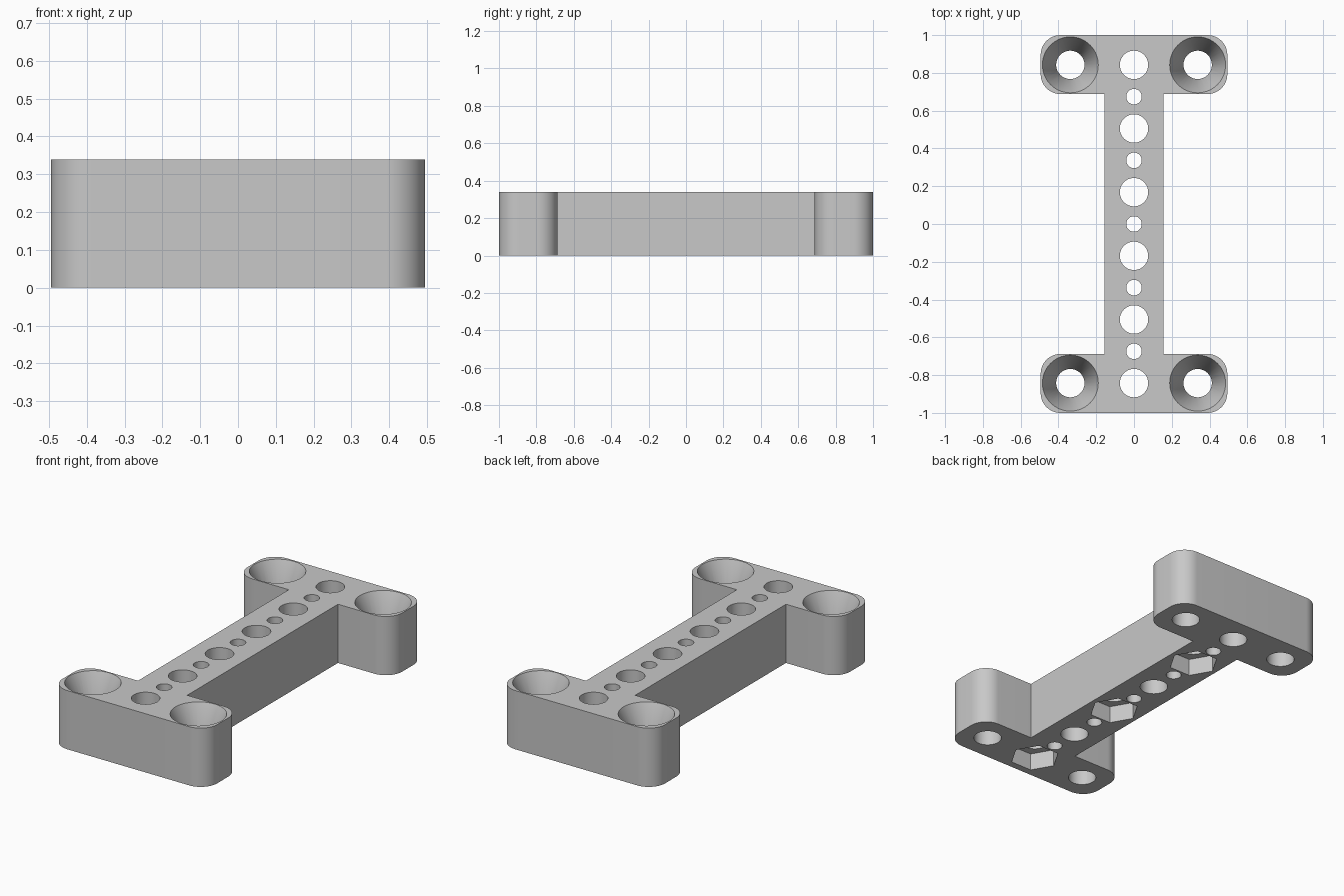
import bpy, bmesh
from math import pi, cos, sin, radians
from mathutils import Matrix

cube = bpy.data.objects.get("Cube")
if cube:
    bpy.data.objects.remove(cube, do_unlink=True)

HEIGHT = 0.339
PITCH = 0.1685           # spacing between neighbouring holes
HALF_W, HALF_L = 0.494, 1.0
STEM, FLANGE = 0.157, 0.688
CORNER = 0.105
BIG, SMALL = 0.075, 0.041
SINK_R, SINK_DEPTH = 0.148, 0.17
NUT_R, NUT_DEPTH = 0.134, 0.10

grey = bpy.data.materials.new("plain grey")
grey.use_nodes = True
colour = (0.58, 0.58, 0.58, 1)
grey.diffuse_color = colour
grey.node_tree.nodes["Principled BSDF"].inputs["Base Color"].default_value = colour


def make_object(name, bm):
    bmesh.ops.recalc_face_normals(bm, faces=bm.faces[:])
    mesh = bpy.data.meshes.new(name)
    bm.to_mesh(mesh)
    bm.free()
    mesh.materials.append(grey)
    obj = bpy.data.objects.new(name, mesh)
    bpy.context.collection.objects.link(obj)
    return obj


def add_cone(bm, x, y, z0, z1, r0, r1, sides=64):
    bmesh.ops.create_cone(bm, cap_ends=True, segments=sides, radius1=r0, radius2=r1,
                          depth=z1 - z0, matrix=Matrix.Translation((x, y, (z0 + z1) / 2)))


def arc(cx, cy, start, steps=16):
    angles = [start + pi / 2 * i / steps for i in range(steps + 1)]
    return [(cx + CORNER * cos(a), cy + CORNER * sin(a)) for a in angles]


# I-shaped body: one quarter outline, mirrored around
quarter = ([(STEM, FLANGE)]
           + arc(HALF_W - CORNER, FLANGE + CORNER, -pi / 2)
           + arc(HALF_W - CORNER, HALF_L - CORNER, 0))
half = quarter + [(-x, y) for x, y in reversed(quarter)]
outline = half + [(-x, -y) for x, y in half]

bm = bmesh.new()
base = bm.faces.new([bm.verts.new((x, y, 0)) for x, y in outline])
top = bmesh.ops.extrude_face_region(bm, geom=[base])
bmesh.ops.translate(bm, vec=(0, 0, HEIGHT),
                    verts=[v for v in top["geom"] if isinstance(v, bmesh.types.BMVert)])
body = make_object("bracket_body", bm)

corners = [(sx * 2 * PITCH, sy * 5 * PITCH) for sx in (-1, 1) for sy in (-1, 1)]

# Through holes: alternating sizes along the stem, plus the corner screws
holes = bmesh.new()
for i in range(-5, 6):
    r = BIG if i % 2 else SMALL
    add_cone(holes, 0, i * PITCH, -0.1, HEIGHT + 0.1, r, r)
for x, y in corners:
    add_cone(holes, x, y, -0.1, HEIGHT + 0.1, BIG, BIG)

# Countersinks on the top of the corner holes
sinks = bmesh.new()
slope = (SINK_R - BIG) / SINK_DEPTH
extra = 0.02
for x, y in corners:
    add_cone(sinks, x, y, HEIGHT - SINK_DEPTH - extra, HEIGHT + extra,
             BIG - slope * extra, SINK_R + slope * extra)

# Hexagonal nut pockets underneath every other large hole
pockets = bmesh.new()
for i in (-5, -1, 3):
    add_cone(pockets, 0, i * PITCH, -0.1, NUT_DEPTH, NUT_R, NUT_R, 6)
    # turn each pocket so that two corners lie across the stem
    bmesh.ops.rotate(pockets, verts=pockets.verts[-12:], cent=(0, i * PITCH, 0),
                     matrix=Matrix.Rotation(radians(90), 3, "Z"))

bpy.context.view_layer.objects.active = body
for name, cutter_bm in (("hole_cutter", holes), ("countersink_cutter", sinks),
                        ("nut_pocket_cutter", pockets)):
    cutter = make_object(name, cutter_bm)
    cutter.hide_render = True
    cut = body.modifiers.new(name, "BOOLEAN")
    cut.operation = "DIFFERENCE"
    cut.solver = "EXACT"
    cut.object = cutter
    bpy.ops.object.modifier_apply(modifier=cut.name)
    bpy.data.objects.remove(cutter, do_unlink=True)

# Smooth the round walls, keep the edges crisp
bpy.ops.object.select_all(action="DESELECT")
body.select_set(True)
bpy.ops.object.shade_smooth_by_angle(angle=radians(25))
